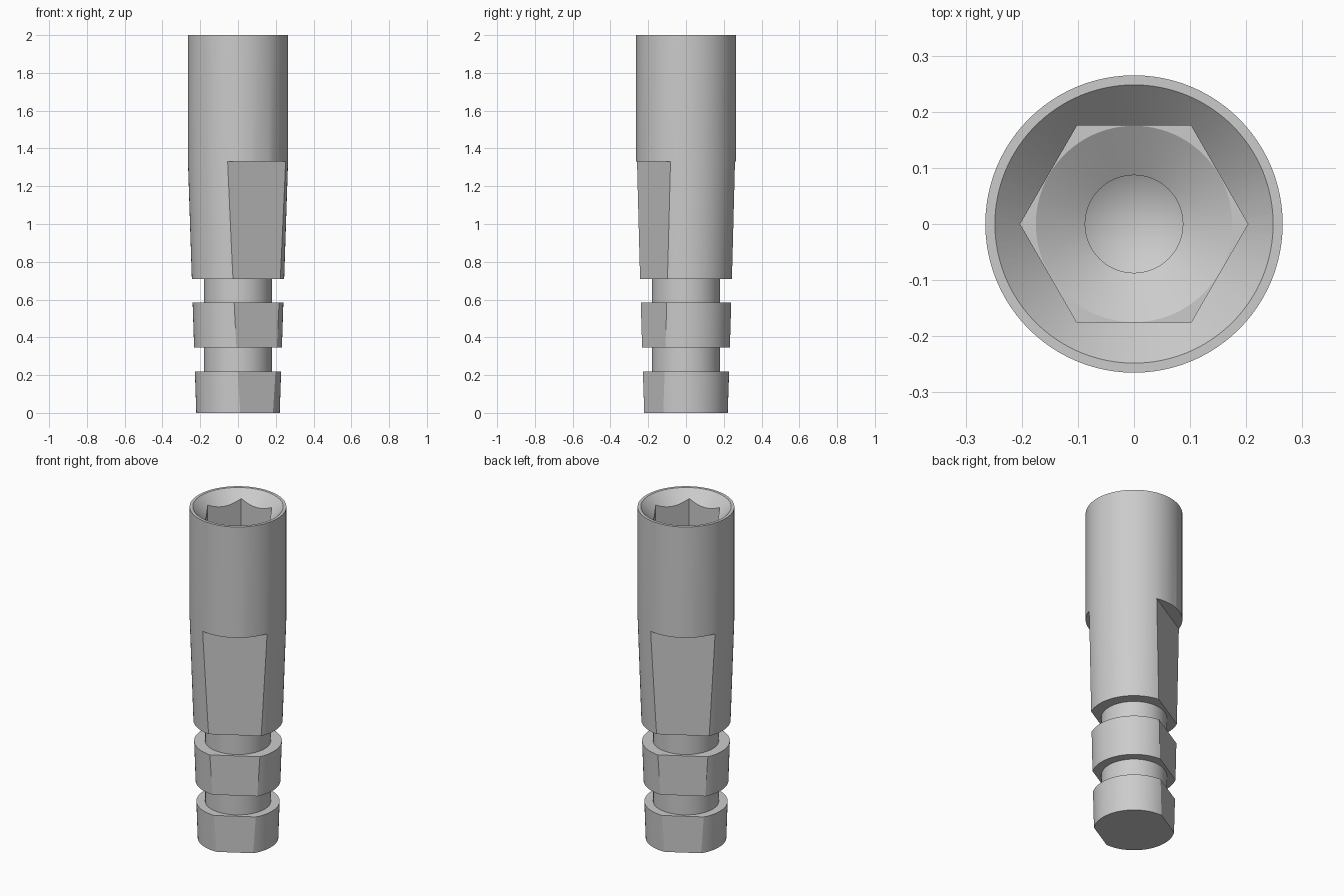
import bpy, bmesh, math
from mathutils import Matrix

SEGMENTS = 96
FLAT_DIST = 0.197      # distance of the side flats from the axis
STEP_Z = 1.33          # top of the side flats and of the taper
HEX_FLOOR = 1.45

cube = bpy.data.objects.get("Cube")
if cube:
    bpy.data.objects.remove(cube, do_unlink=True)

steel = bpy.data.materials.new("steel_grey")
steel.use_nodes = True
colour = (0.6, 0.6, 0.6, 1)
steel.diffuse_color = colour
steel.node_tree.nodes["Principled BSDF"].inputs["Base Color"].default_value = colour


def finish(bm, name):
    bmesh.ops.recalc_face_normals(bm, faces=bm.faces)
    mesh = bpy.data.meshes.new(name)
    bm.to_mesh(mesh)
    bm.free()
    mesh.materials.append(steel)
    obj = bpy.data.objects.new(name, mesh)
    bpy.context.collection.objects.link(obj)
    return obj


def lathe(name, profile):
    """Revolve (radius, height) points that start and end on the axis."""
    bm = bmesh.new()
    verts = [bm.verts.new((r, 0, z)) for r, z in profile]
    edges = [bm.edges.new(pair) for pair in zip(verts, verts[1:])]
    bmesh.ops.spin(bm, geom=verts + edges, cent=(0, 0, 0), axis=(0, 0, 1),
                   angle=math.tau, steps=SEGMENTS)
    bmesh.ops.remove_doubles(bm, verts=bm.verts, dist=1e-5)
    return finish(bm, name)


def hex_prism(name, radius, bottom, top):
    bm = bmesh.new()
    ring = [bm.verts.new((radius * math.cos(i * math.pi / 3),
                          radius * math.sin(i * math.pi / 3), bottom))
            for i in range(6)]
    face = bm.faces.new(ring)
    out = bmesh.ops.extrude_face_region(bm, geom=[face], use_keep_orig=True)
    moved = [g for g in out["geom"] if isinstance(g, bmesh.types.BMVert)]
    bmesh.ops.translate(bm, verts=moved, vec=(0, 0, top - bottom))
    return finish(bm, name)


def flat_block(name, degrees):
    bm = bmesh.new()
    height = STEP_Z + 0.2
    bmesh.ops.create_cube(
        bm, size=1,
        matrix=Matrix.Rotation(math.radians(degrees), 4, "Z")
        @ Matrix.Translation((FLAT_DIST + 0.2, 0, STEP_Z - height / 2))
        @ Matrix.Diagonal((0.4, 0.8, height, 1)))
    return finish(bm, name)


def taper(z):
    return 0.221 + (0.265 - 0.221) * z / STEP_Z


# Tapered shank with two grooves, and the straight socket barrel
groove = 0.18
outline = [(0, 0), (taper(0), 0)]
for low, high in ((0.22, 0.345), (0.585, 0.71)):
    outline += [(taper(low), low), (groove, low), (groove, high), (taper(high), high)]
outline += [(0.265, STEP_Z), (0.265, 2), (0, 2)]
body = lathe("socket_body", outline)

# Cutters: two opposite side flats, hexagon, countersink and drilled holes
cutters = [flat_block("front_flat_cutter", -60), flat_block("back_flat_cutter", 120)]
cutters.append(hex_prism("hexagon_cutter", 0.203, HEX_FLOOR, 2.1))
cutters.append(lathe("countersink_cutter",
                     [(0, 1.85), (0.098, 1.85), (0.348, 2.1), (0, 2.1)]))
cutters.append(lathe("drill_cutter",
                     [(0, 1.2), (0.087, 1.25), (0.087, HEX_FLOOR - 0.053),
                      (0.175, HEX_FLOOR), (0.175, 1.6), (0, 1.6)]))

bpy.ops.object.select_all(action="DESELECT")
body.select_set(True)
bpy.context.view_layer.objects.active = body
for cutter in cutters:
    cutter.hide_render = True
    cut = body.modifiers.new(cutter.name, "BOOLEAN")
    cut.operation = "DIFFERENCE"
    cut.solver = "EXACT"
    cut.object = cutter
    bpy.ops.object.modifier_apply(modifier=cut.name)
    bpy.data.objects.remove(cutter, do_unlink=True)

bpy.ops.object.shade_smooth_by_angle(angle=math.radians(20))
